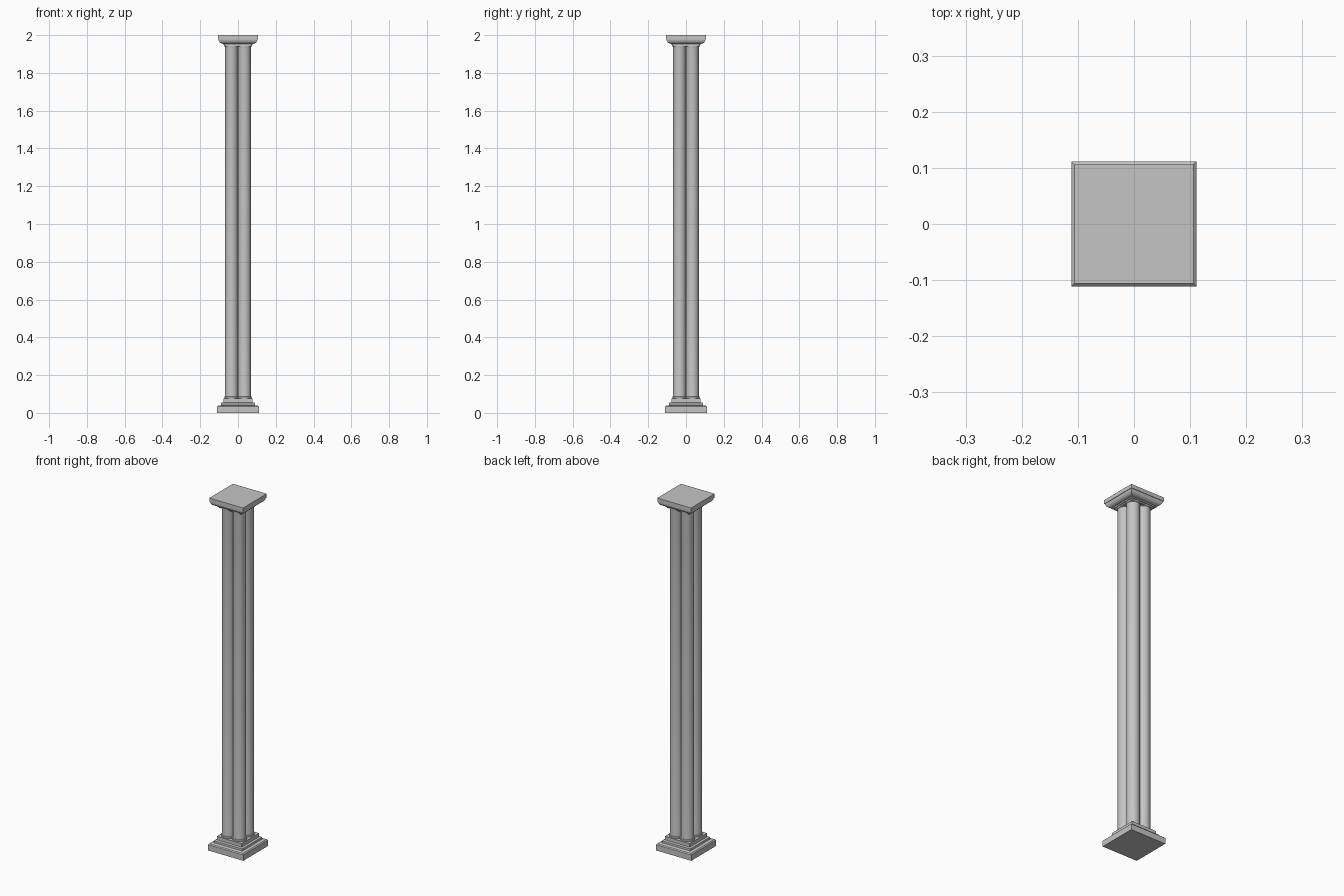
import bpy
import bmesh
from math import pi, cos, sin

cube = bpy.data.objects.get("Cube")
if cube:
    bpy.data.objects.remove(cube, do_unlink=True)

stone = bpy.data.materials.new("grey stone")
stone.use_nodes = True
grey = (0.56, 0.56, 0.56, 1)
stone.diffuse_color = grey
stone.node_tree.nodes["Principled BSDF"].inputs["Base Color"].default_value = grey


def loft(name, profile, sides, start=0.0, centre=0.0, scale=1.0):
    """Stack rings of (radius, height) into a closed solid."""
    bm = bmesh.new()
    rings = []
    for r, z in profile:
        angles = [start + 2 * pi * i / sides for i in range(sides)]
        rings.append([bm.verts.new((centre + r * scale * cos(a),
                                    centre + r * scale * sin(a), z)) for a in angles])
    for low, high in zip(rings, rings[1:]):
        for i in range(sides):
            j = (i + 1) % sides
            bm.faces.new((low[i], low[j], high[j], high[i]))
    bm.faces.new(rings[0][::-1])
    bm.faces.new(rings[-1])
    mesh = bpy.data.meshes.new(name)
    bm.to_mesh(mesh)
    bm.free()
    mesh.materials.append(stone)
    obj = bpy.data.objects.new(name, mesh)
    bpy.context.collection.objects.link(obj)
    return obj


def square(name, profile):
    # Radii are half widths, so stretch them out to the corners
    return loft(name, profile, 4, start=pi / 4, scale=2 ** 0.5)


# Stepped square base
square("base", [(0.111, 0), (0.111, 0.033), (0.106, 0.038), (0.101, 0.038),
                (0.089, 0.041), (0.089, 0.053), (0.078, 0.056), (0.078, 0.076)])

# Flared square capital: neck, cove and top slab
cove = [(0.080 + 0.023 * sin(t * pi / 10), 1.978 - 0.024 * cos(t * pi / 10))
        for t in range(6)]
square("capital", [(0.070, 1.940), (0.070, 1.947), (0.076, 1.947), (0.076, 1.954)]
       + cove + [(0.106, 1.978), (0.106, 2.0)])

# Four clustered round shafts with a collar at each end
R = 0.034
half = [(R + 0.004, 0), (R + 0.005, 0.004), (R + 0.004, 0.009),
        (R + 0.001, 0.010), (R, 0.016)]
bottom = [(r, 0.076 + h) for r, h in half]
top = [(r, 1.947 - h) for r, h in reversed(half)]
shafts = loft("clustered_shafts", bottom + top, 32, centre=R)
mirror = shafts.modifiers.new("four shafts", 'MIRROR')
mirror.use_axis = (True, True, False)
mirror.use_mirror_merge = False

bpy.ops.object.select_all(action='DESELECT')
shafts.select_set(True)
bpy.context.view_layer.objects.active = shafts
bpy.ops.object.shade_smooth_by_angle()
